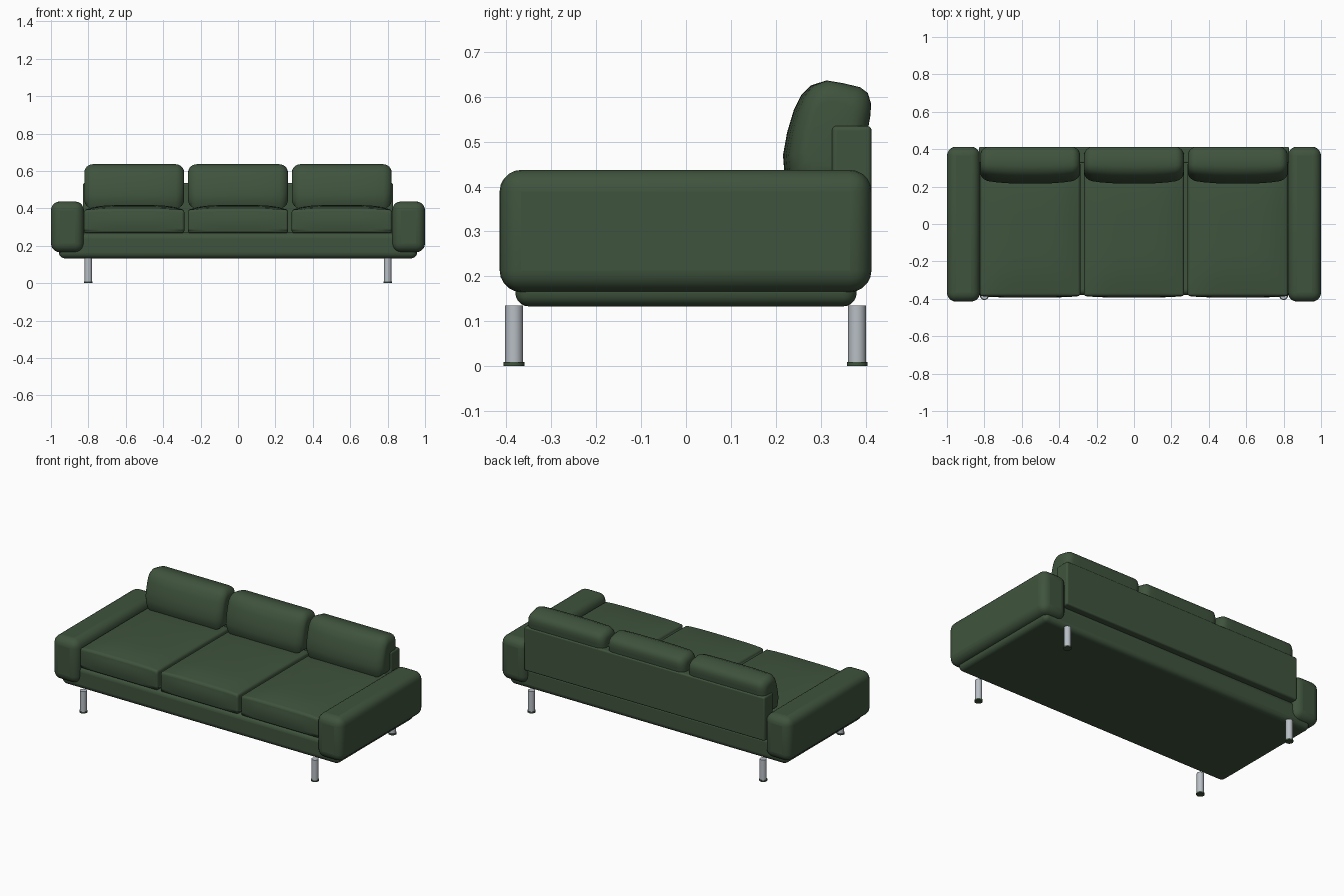
import bpy, bmesh, math
from mathutils import Vector

cube = bpy.data.objects.get("Cube")
if cube:
    bpy.data.objects.remove(cube, do_unlink=True)


def make_material(name, color, metallic=0.0, roughness=0.8):
    mat = bpy.data.materials.new(name)
    mat.use_nodes = True
    mat.diffuse_color = (*color, 1)
    bsdf = mat.node_tree.nodes["Principled BSDF"]
    bsdf.inputs["Base Color"].default_value = (*color, 1)
    bsdf.inputs["Metallic"].default_value = metallic
    bsdf.inputs["Roughness"].default_value = roughness
    return mat


fabric = make_material("green fabric", (0.05, 0.088, 0.047))
metal = make_material("brushed metal", (0.48, 0.52, 0.56), 0.0, 0.4)


def finish(name, bm, mat, bevel=0.0, segments=5):
    """Turn a bmesh into a smooth shaded object with rounded edges."""
    bmesh.ops.recalc_face_normals(bm, faces=bm.faces)
    mesh = bpy.data.meshes.new(name)
    bm.to_mesh(mesh)
    bm.free()
    mesh.materials.append(mat)
    obj = bpy.data.objects.new(name, mesh)
    bpy.context.collection.objects.link(obj)
    if bevel:
        mod = obj.modifiers.new("rounded edges", "BEVEL")
        mod.width = bevel
        mod.segments = segments
        mod.limit_method = "ANGLE"
        mod.angle_limit = math.radians(50)
    bpy.ops.object.select_all(action="DESELECT")
    obj.select_set(True)
    bpy.context.view_layer.objects.active = obj
    bpy.ops.object.shade_smooth_by_angle(angle=math.radians(40))
    return obj


def box_mesh(low, high):
    low, high = Vector(low), Vector(high)
    bm = bmesh.new()
    bmesh.ops.create_cube(bm, size=1)
    for v in bm.verts:
        v.co = (low + high) / 2 + v.co * (high - low)
    return bm


def box(name, low, high, bevel):
    return finish(name, box_mesh(low, high), fabric, bevel)


def cylinder(name, x, y, z0, z1, radius, mat):
    bm = bmesh.new()
    bmesh.ops.create_cone(bm, cap_ends=True, segments=32, radius1=radius,
                          radius2=radius, depth=z1 - z0)
    bmesh.ops.translate(bm, verts=bm.verts, vec=(x, y, (z0 + z1) / 2))
    return finish(name, bm, mat)


def seat_cushion(name, x):
    """Box with a gently crowned top and a slightly bowed front."""
    half, front, back, bottom, top = 0.268, -0.385, 0.33, 0.268, 0.392
    bm = box_mesh((x - half, front, bottom), (x + half, back, top))
    bmesh.ops.subdivide_edges(bm, edges=bm.edges, cuts=9, use_grid_fill=True)
    for v in bm.verts:
        u = (v.co.x - x) / half
        w = (2 * v.co.y - front - back) / (back - front)
        h = (v.co.z - bottom) / (top - bottom)
        if h > 0.99:
            v.co.z += 0.026 * (1 - u ** 4) * (1 - 0.8 * w ** 4)
        if w < -0.99:
            v.co.y -= 0.008 * math.sin(math.pi * min(h, 1)) * (1 - u ** 4)
    # Only the outer border is rounded, so the crown stays smooth
    return finish(name, bm, fabric, 0.018, 4)


# Side outline of a back cushion as (y, z)
OUTLINE = [(0.232, 0.40), (0.219, 0.43), (0.216, 0.47), (0.225, 0.52),
           (0.240, 0.57), (0.256, 0.603), (0.278, 0.625), (0.312, 0.636),
           (0.350, 0.630), (0.388, 0.621), (0.405, 0.608), (0.412, 0.585),
           (0.411, 0.56), (0.404, 0.52), (0.395, 0.40)]


def back_cushion(name, x):
    """Loft the outline along x, bowing the front and rounding both ends."""
    half, radius = 0.267, 0.045
    corner = [half - radius + radius * math.sin(i * math.pi / 12) for i in range(7)]
    inner = [0.06, 0.12, 0.18]
    positive = inner + corner
    stations = [-s for s in reversed(positive)] + [0] + positive
    bm = bmesh.new()
    rings = []
    for s in stations:
        t = max(0, abs(s) - half + radius)
        inset = radius - math.sqrt(max(0, radius ** 2 - t ** 2))
        bow = 0.022 * (abs(s) / half) ** 3
        ring = []
        for y, z in OUTLINE:
            front = max(0, min(1, (0.33 - y) / 0.1))
            y2 = y + bow * front
            # Shrink evenly towards the middle of the outline
            ky, kz = 1 - inset / 0.10, 1 - inset / 0.118
            ring.append(bm.verts.new((x + s, 0.315 + (y2 - 0.315) * ky,
                                      0.518 + (z - 0.518) * kz)))
        rings.append(ring)
    n = len(OUTLINE)
    for a, b in zip(rings, rings[1:]):
        for i in range(n):
            j = (i + 1) % n
            bm.faces.new((a[i], a[j], b[j], b[i]))
    bm.faces.new(rings[0])
    bm.faces.new(rings[-1])
    return finish(name, bm, fabric)


# Frame: base, back panel and arms
box("base", (-0.957, -0.38, 0.133), (0.957, 0.38, 0.27), 0.03)
box("back_panel", (-0.83, 0.325, 0.262), (0.83, 0.413, 0.535), 0.01)
for side, label in ((-1, "right"), (1, "left")):
    x0, x1 = sorted((side * 0.824, side))
    box(label + "_arm", (x0, -0.415, 0.165), (x1, 0.413, 0.437), 0.048)

# Three seat and back cushions
for label, x in (("right", -0.555), ("middle", 0), ("left", 0.555)):
    seat_cushion(label + "_seat_cushion", x)
    back_cushion(label + "_back_cushion", x)

# Legs with small feet
for side, label in ((-1, "right"), (1, "left")):
    for y, end in ((-0.383, "front"), (0.381, "back")):
        name = end + "_" + label
        cylinder(name + "_leg", side * 0.8, y, 0.008, 0.135, 0.02, metal)
        cylinder(name + "_foot", side * 0.8, y, 0, 0.009, 0.023, fabric)
